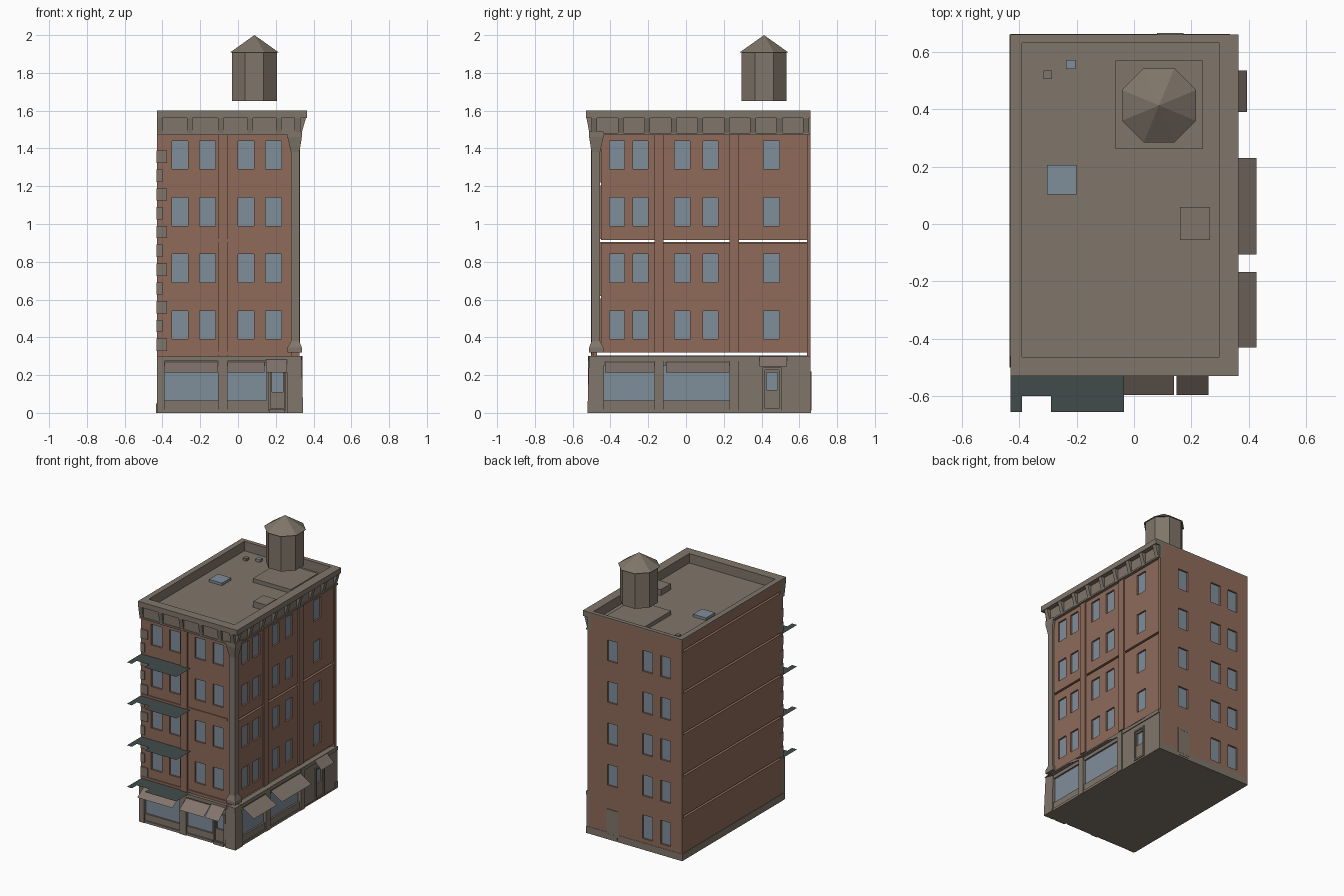
import bpy, bmesh, math

if "Cube" in bpy.data.objects:
    bpy.data.objects.remove(bpy.data.objects["Cube"], do_unlink=True)


def material(name, hexcode):
    rgb = [int(hexcode[i:i + 2], 16) / 255 for i in (0, 2, 4)]
    col = [((c + 0.055) / 1.055) ** 2.4 if c > 0.04 else c / 12.92 for c in rgb] + [1]
    m = bpy.data.materials.new(name)
    m.use_nodes = True
    m.diffuse_color = col
    m.node_tree.nodes["Principled BSDF"].inputs["Base Color"].default_value = col
    return m


BRICK = material("brick", "8e6b5a")
STONE = material("stone", "80766a")
GLASS = material("glass", "808e9a")
IRON = material("dark_iron", "424b4b")
CANVAS = material("awning_canvas", "82746c")


def finish(name, bm, mat):
    me = bpy.data.meshes.new(name)
    bm.to_mesh(me)
    bm.free()
    me.materials.append(mat)
    ob = bpy.data.objects.new(name, me)
    bpy.context.collection.objects.link(ob)
    return ob


def frustum(bm, low, high, z0, z1):
    """Box whose bottom and top rectangles (x0, x1, y0, y1) may differ."""
    rings = []
    for (x0, x1, y0, y1), z in ((low, z0), (high, z1)):
        rings.append([bm.verts.new(p) for p in ((x0, y0, z), (x1, y0, z), (x1, y1, z), (x0, y1, z))])
    a, b = rings
    bm.faces.new(a[::-1])
    bm.faces.new(b)
    for i in range(4):
        j = (i + 1) % 4
        bm.faces.new((a[i], a[j], b[j], b[i]))


def boxes(name, items, mat):
    bm = bmesh.new()
    for x0, x1, y0, y1, z0, z1 in items:
        frustum(bm, (x0, x1, y0, y1), (x0, x1, y0, y1), z0, z1)
    return finish(name, bm, mat)


def on_facade(axis, u, z, d):
    """Box extents for a spread u along the facade and d across it."""
    d = (min(d), max(d))
    return (*u, *d, *z) if axis == "y" else (*d, *u, *z)


def sheet(name, polys, mat):
    bm = bmesh.new()
    for poly in polys:
        bm.faces.new([bm.verts.new(p) for p in poly])
    return finish(name, bm, mat)


def wall(name, axis, face, out, u_span, z_spans, holes, mat):
    """Pierced wall with recessed panes; holes are (u0, u1, z0, z1)."""
    bm = bmesh.new()
    mid = face - out * 0.01
    for za, zb in z_spans:
        us = sorted({*u_span, *(u for h in holes for u in h[:2])})
        zs = sorted({za, zb, *(z for h in holes for z in h[2:] if za < z < zb)})
        for u0, u1 in zip(us, us[1:]):
            for z0, z1 in zip(zs, zs[1:]):
                cu, cz = (u0 + u1) / 2, (z0 + z1) / 2
                if any(h[0] < cu < h[1] and h[2] < cz < h[3] for h in holes):
                    continue
                ring = ((u0, z0), (u1, z0), (u1, z1), (u0, z1))
                bm.faces.new([bm.verts.new((u, mid, z) if axis == "y" else (mid, u, z)) for u, z in ring])
    bmesh.ops.remove_doubles(bm, verts=bm.verts, dist=0.0005)
    bmesh.ops.recalc_face_normals(bm, faces=bm.faces)
    ob = finish(name, bm, mat)
    mod = ob.modifiers.new("thickness", "SOLIDIFY")
    mod.thickness, mod.offset = 0.02, 0
    panes = [on_facade(axis, h[:2], h[2:], (face - out * 0.012, face - out * 0.017)) for h in holes]
    if panes:
        boxes(name + "_panes", panes, GLASS)


FLOORS = [0.39 + 0.3 * i for i in range(4)]


def windows(columns):
    return [(a, b, z, z + 0.15) for z in FLOORS for a, b in columns]


# Brick walls
front_cols = [(-0.35, -0.265), (-0.205, -0.12), (0.0, 0.085), (0.145, 0.23)]
right_cols = [(-0.405, -0.325), (-0.28, -0.2), (-0.06, 0.02), (0.09, 0.17), (0.41, 0.495)]
back_cols = [(-0.34, -0.26), (-0.196, -0.115), (0.086, 0.167)]
wall("front_wall", "y", -0.492, -1, (-0.43, 0.285), [(0.3, 1.48)], windows(front_cols), BRICK)
wall("right_wall", "x", 0.317, 1, (-0.45, 0.66), [(0.32, 0.9), (0.915, 1.48)], windows(right_cols), BRICK)
back_holes = windows(back_cols) + [(a, b, 0.08, 0.25) for a, b in back_cols[:2]]
wall("back_wall", "y", 0.66, 1, (-0.43, 0.325), [(0.05, 1.59)], back_holes, BRICK)
gaps = [0.305 + 0.3 * i for i in range(5)]
panels = list(zip([0.05] + [g + 0.015 for g in gaps], gaps + [1.59]))
wall("left_wall", "x", -0.43, -1, (-0.49, 0.66), panels, [], BRICK)

# Brick piers and belt course
boxes("brick_piers", [(-0.107, -0.055, -0.502, -0.48, 0.3, 1.48)]
      + [(0.3, 0.327, a, a + 0.05, 0.32, 1.48) for a in (-0.168, 0.23)], BRICK)
boxes("front_belts", [(a, b, -0.499, -0.485, z, z + 0.016) for a, b in ((-0.43, -0.107), (-0.055, 0.26))
                      for z in (0.31, 0.905)], BRICK)

# Stone quoins on the left front corner
boxes("quoins", [(-0.432, -0.375 if i % 2 == 0 else -0.4, -0.5, -0.46, 0.328 + 0.0995 * i, 0.393 + 0.0995 * i)
                 for i in range(11)], STONE)

# Corner column with flared base and capital
bm = bmesh.new()
shaft = (0.28, 0.325, -0.5, -0.455)
flare = (0.262, 0.338, -0.513, -0.437)
frustum(bm, flare, flare, 0.32, 0.345)
frustum(bm, flare, shaft, 0.345, 0.38)
frustum(bm, shaft, shaft, 0.38, 1.38)
frustum(bm, shaft, flare, 1.38, 1.46)
frustum(bm, flare, flare, 1.46, 1.49)
finish("corner_column", bm, STONE)

# Ground storey: foundation, piers, bulkheads, lintels
boxes("foundation", [(-0.43, 0.335, -0.505, 0.66, 0, 0.012), (-0.433, -0.4, -0.5, 0.66, 0, 0.05),
                     (-0.43, 0.335, 0.63, 0.662, 0, 0.05)], STONE)
bm = bmesh.new()
frustum(bm, (0.26, 0.345, -0.522, -0.435), (0.26, 0.337, -0.513, -0.435), 0, 0.3)
finish("corner_pier", bm, STONE)
boxes("ground_piers", [(-0.43, -0.39, -0.515, -0.47, 0, 0.3), (-0.107, -0.055, -0.518, -0.47, 0, 0.3),
                       (0.3, 0.342, -0.167, -0.118, 0, 0.3), (0.3, 0.342, 0.23, 0.28, 0, 0.3)], STONE)
store_front = [(-0.39, -0.107), (-0.055, 0.15)]
store_right = [(-0.435, -0.167), (-0.118, 0.23)]
front_holes = [(a, b, 0.065, 0.25) for a, b in store_front] + [(0.18, 0.238, 0.11, 0.215)]
right_holes = [(a, b, 0.065, 0.25) for a, b in store_right] + [(0.425, 0.485, 0.12, 0.215)]
wall("front_shopfront", "y", -0.505, -1, (-0.43, 0.28), [(0, 0.3)], front_holes, STONE)
wall("right_shopfront", "x", 0.333, 1, (-0.45, 0.66), [(0, 0.3)], right_holes, STONE)
boxes("sills", [(a, b, -0.512, -0.5, 0, 0.018) for a, b in store_front]
      + [(0.33, 0.339, a, b, 0, 0.018) for a, b in store_right], STONE)
boxes("storey_ledge", [(-0.43, 0.27, -0.515, -0.485, 0.275, 0.302),
                       (0.3, 0.339, -0.45, 0.66, 0.275, 0.302)], STONE)


# Doors: frame around an opening
def door(name, axis, face, out, a, b, z0, z1):
    d = (face - out * 0.01, face + out * 0.008)
    t = 0.012
    parts = [on_facade(axis, u, z, d) for u, z in
             (((a, a + t), (z0, z1)), ((b - t, b), (z0, z1)), ((a, b), (z1 - t, z1)), ((a, b), (z0, z0 + t)))]
    boxes(name, parts, STONE)


door("front_door_frame", "y", -0.505, -1, 0.16, 0.255, 0.012, 0.23)
door("right_door_frame", "x", 0.333, 1, 0.405, 0.505, 0.012, 0.24)
door("back_door_frame", "y", 0.66, -0.5, 0.08, 0.172, 0.03, 0.22)
boxes("front_step", [(0.165, 0.25, -0.522, -0.5, 0, 0.02)], STONE)
boxes("back_door", [(0.086, 0.167, 0.65, 0.664, 0.012, 0.21)], STONE)

# Awnings as sloping sheets
front_awn = [(-0.39, -0.107, 0.27), (-0.055, 0.14, 0.27), (0.148, 0.26, 0.285)]
right_awn = [(-0.43, -0.167, 0.27, 0.427), (-0.107, 0.23, 0.27, 0.427), (0.39, 0.535, 0.3, 0.394)]
sheet("front_awnings", [((a, -0.513, z), (a, -0.595, 0.215), (b, -0.595, 0.215), (b, -0.513, z))
                        for a, b, z in front_awn], CANVAS)
sheet("right_awnings", [((0.338, a, z), (d, a, z - 0.055), (d, b, z - 0.055), (0.338, b, z))
                        for a, b, z, d in right_awn], CANVAS)

# Fire escape landings, notched for the ladder
outline = [(-0.43, -0.49), (-0.43, -0.655), (-0.39, -0.655), (-0.39, -0.6),
           (-0.29, -0.6), (-0.29, -0.655), (-0.035, -0.655), (-0.035, -0.49)]
sheet("fire_escape_landings", [[(x, y, 0.305 + 0.3 * i) for x, y in outline] for i in range(4)], IRON)

# Cornice: moulding, frieze, brackets and flat cap
boxes("cornice_frieze", [(-0.43, 0.33, -0.507, -0.463, 1.47, 1.57), (0.298, 0.33, -0.5, 0.66, 1.47, 1.57)], STONE)
boxes("cornice_cap", [(-0.43, 0.364, -0.53, -0.463, 1.562, 1.6), (0.298, 0.364, -0.463, 0.66, 1.562, 1.6),
                      (-0.43, -0.39, -0.463, 0.66, 1.588, 1.6), (-0.39, 0.298, 0.63, 0.66, 1.588, 1.6)], STONE)
boxes("cornice_moulding", [(-0.43, 0.338, -0.513, -0.48, 1.47, 1.482),
                           (0.3, 0.338, -0.513, 0.66, 1.47, 1.482)], STONE)
bm = bmesh.new()
for x in (-0.43, -0.27, -0.107, 0.05, 0.2, 0.3):
    frustum(bm, (x, x + 0.03, -0.512, -0.49), (x, x + 0.03, -0.527, -0.49), 1.482, 1.562)
for i in range(9):
    y = -0.5 + 0.14 * i
    frustum(bm, (0.31, 0.337, y, y + 0.03), (0.31, 0.36, y, y + 0.03), 1.482, 1.562)
finish("cornice_brackets", bm, STONE)

# Parapet lining and roof deck
boxes("parapet_lining", [(-0.41, -0.39, -0.47, 0.64, 1.53, 1.59), (-0.4, 0.3, 0.63, 0.64, 1.53, 1.59),
                         (-0.4, 0.3, -0.48, -0.463, 1.53, 1.59)], STONE)
boxes("roof_deck", [(-0.41, 0.31, -0.48, 0.64, 1.522, 1.532)], STONE)
boxes("roof_hatches", [(0.16, 0.265, -0.055, 0.06, 1.53, 1.575), (-0.315, -0.285, 0.505, 0.535, 1.53, 1.55),
                       (-0.065, 0.24, 0.262, 0.57, 1.53, 1.56)], STONE)
boxes("skylights", [(-0.303, -0.2, 0.102, 0.205, 1.53, 1.55), (-0.237, -0.203, 0.54, 0.572, 1.53, 1.55)], GLASS)

# Eight-sided water tank with a conical roof
for name, r0, r1, z0, z1 in (("water_tank", 0.128, 0.128, 1.65, 1.91), ("water_tank_roof", 0.14, 0, 1.908, 2.0)):
    bm = bmesh.new()
    bmesh.ops.create_cone(bm, cap_ends=True, segments=8, radius1=r0, radius2=r1, depth=z1 - z0)
    bmesh.ops.remove_doubles(bm, verts=bm.verts, dist=0.0001)
    ob = finish(name, bm, STONE)
    ob.location = (0.087, 0.413, (z0 + z1) / 2)
    ob.rotation_euler.z = math.pi / 8
